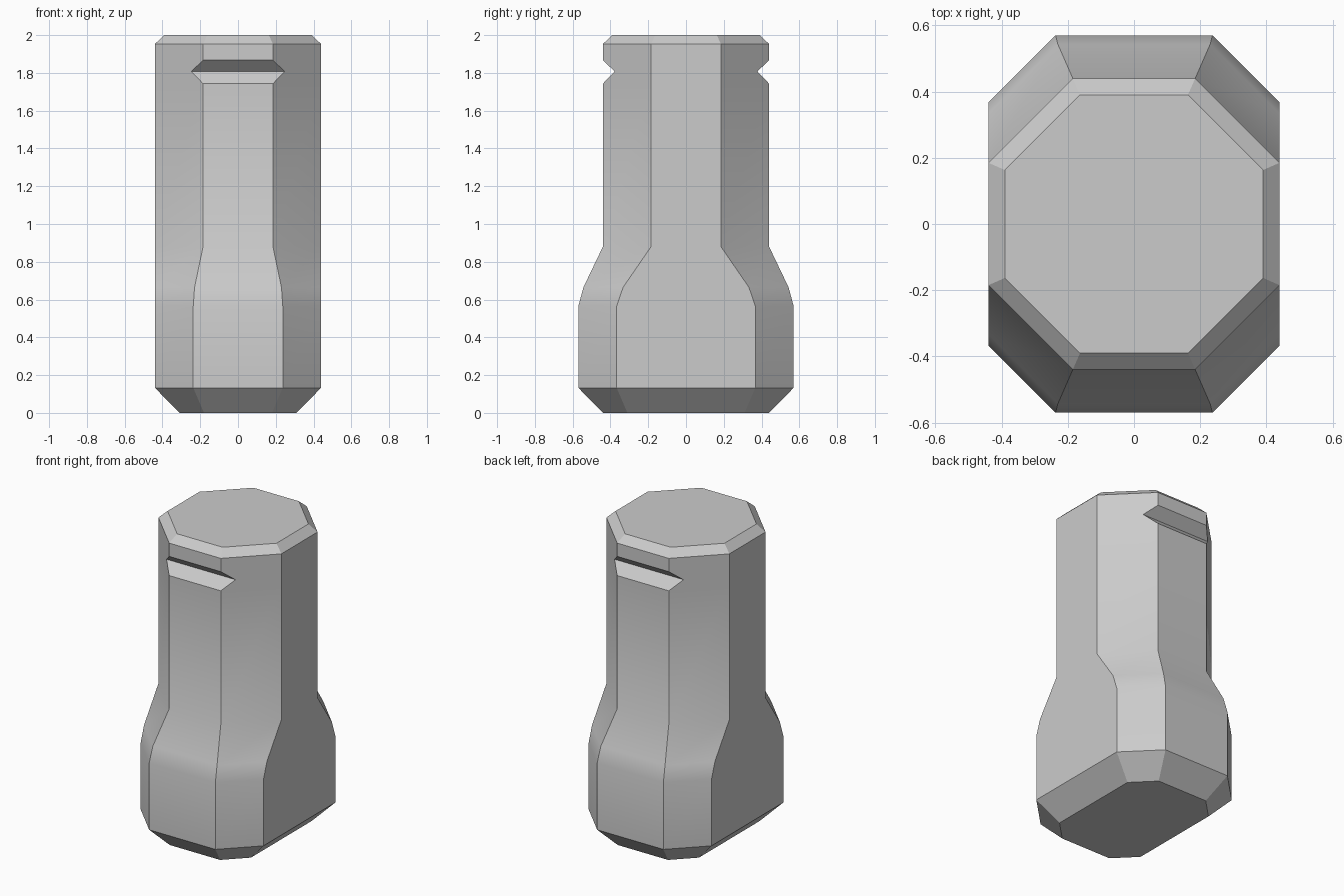
import bpy, bmesh, math

cube = bpy.data.objects.get("Cube")
if cube:
    bpy.data.objects.remove(cube, do_unlink=True)

# Plain grey material
grey = bpy.data.materials.new("light_grey")
grey.use_nodes = True
colour = (0.6, 0.6, 0.6, 1)
grey.diffuse_color = colour
grey.node_tree.nodes["Principled BSDF"].inputs["Base Color"].default_value = colour

# Octagonal sections: height, half width, half depth, corner cut
sections = [
    (0.0, 0.31, 0.44, 0.13),      # underside
    (0.133, 0.44, 0.57, 0.203),   # wide base
    (0.565, 0.44, 0.57, 0.203),
    (0.665, 0.44, 0.543, 0.21),   # shoulder
    (0.88, 0.44, 0.44, 0.255),    # slim column
    (1.743, 0.44, 0.44, 0.255),
    (1.808, 0.44, 0.378, 0.193),  # groove bottom, front and back
    (1.867, 0.44, 0.44, 0.255),
    (1.953, 0.44, 0.44, 0.255),
    (2.0, 0.39, 0.39, 0.227),     # bevelled top
]


def octagon(bm, z, hx, hy, cut):
    ax, ay = hx - cut, hy - cut
    outline = [(ax, -hy), (hx, -ay), (hx, ay), (ax, hy),
               (-ax, hy), (-hx, ay), (-hx, -ay), (-ax, -hy)]
    return [bm.verts.new((x, y, z)) for x, y in outline]


# Loft the sections into one closed body
bm = bmesh.new()
rings = [octagon(bm, *s) for s in sections]
for low, high in zip(rings, rings[1:]):
    for i in range(8):
        j = (i + 1) % 8
        bm.faces.new((low[i], low[j], high[j], high[i]))
bm.faces.new(rings[0][::-1])
bm.faces.new(rings[-1])
bm.normal_update()

mesh = bpy.data.meshes.new("post_body")
bm.to_mesh(mesh)
bm.free()
mesh.materials.append(grey)
body = bpy.data.objects.new("post_body", mesh)
bpy.context.collection.objects.link(body)

# Soft shoulder, crisp corners
bpy.ops.object.select_all(action="DESELECT")
body.select_set(True)
bpy.context.view_layer.objects.active = body
bpy.ops.object.shade_smooth_by_angle(angle=math.radians(28.5))
